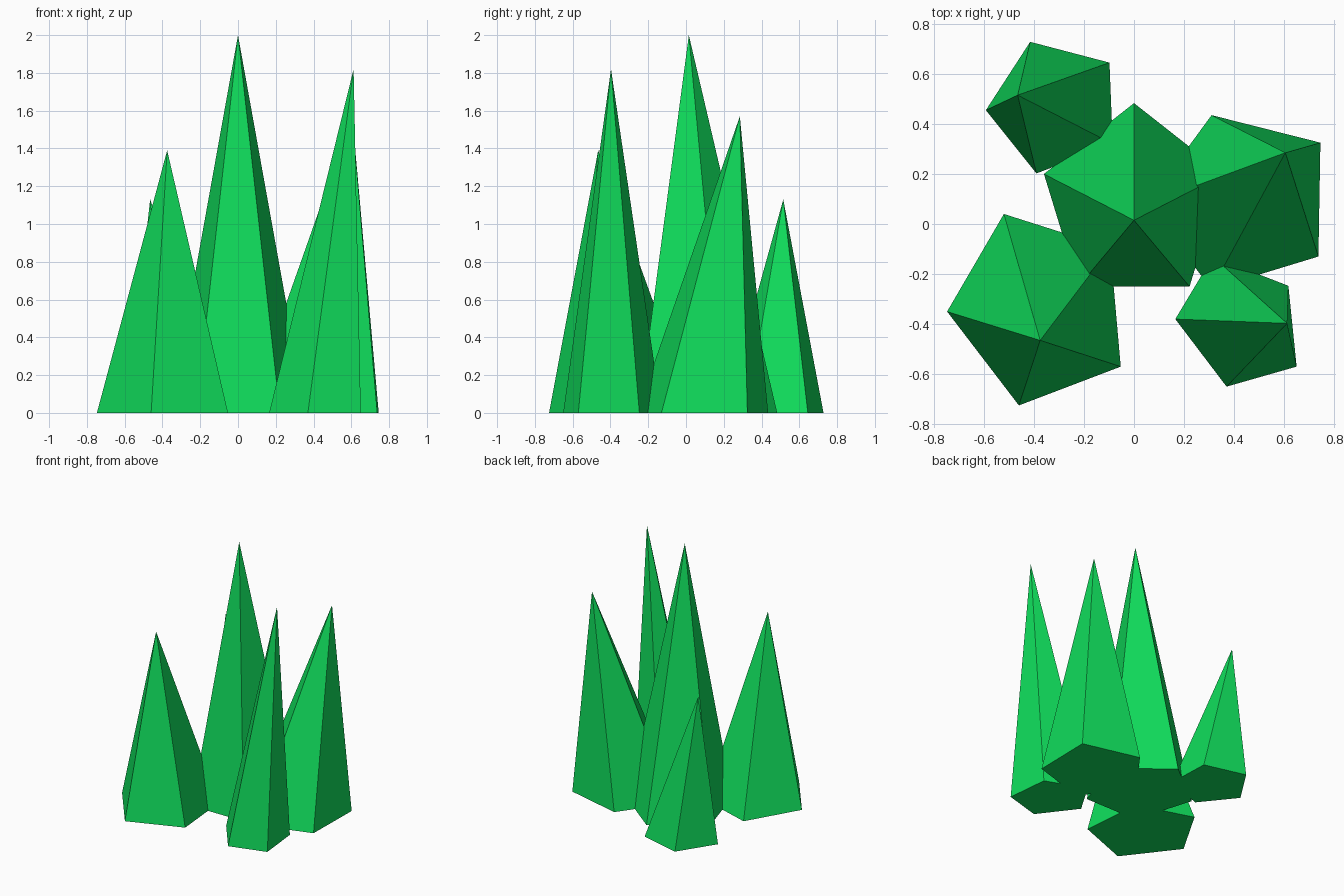
import bpy
import bmesh

if "Cube" in bpy.data.objects:
    bpy.data.objects.remove(bpy.data.objects["Cube"])

# Emerald green shared by all crystals
green = bpy.data.materials.new("green_crystal")
green.diffuse_color = (0.005, 0.72, 0.105, 1.0)
green.use_nodes = True
green.node_tree.nodes["Principled BSDF"].inputs["Base Color"].default_value = green.diffuse_color


def crystal(name, apex, base):
    """Leaning five-sided spike: flat base polygon on z = 0 joined to an apex."""
    bm = bmesh.new()
    ring = [bm.verts.new((x, y, 0)) for x, y in base]
    tip = bm.verts.new(apex)
    bm.faces.new(ring)
    for a, b in zip(ring, ring[1:] + ring[:1]):
        bm.faces.new((a, b, tip))
    bmesh.ops.recalc_face_normals(bm, faces=bm.faces)
    mesh = bpy.data.meshes.new(name)
    bm.to_mesh(mesh)
    bm.free()
    mesh.materials.append(green)
    obj = bpy.data.objects.new(name, mesh)
    bpy.context.collection.objects.link(obj)
    return obj


# Tall middle spike
crystal("center_crystal", (0, 0.015, 2.0),
        [(0, 0.483), (-0.36, 0.2), (-0.222, -0.25), (0.222, -0.25), (0.36, 0.2)])

# Four surrounding spikes
crystal("back_right_crystal", (0.605, 0.285, 1.57),
        [(0.31, 0.435), (0.05, 0.08), (0.31, -0.26), (0.737, -0.13), (0.745, 0.325)])
crystal("front_left_crystal", (-0.375, -0.465, 1.39),
        [(-0.52, 0.04), (-0.747, -0.35), (-0.46, -0.725), (-0.053, -0.57), (-0.095, -0.095)])
crystal("front_right_crystal", (0.612, -0.397, 1.82),
        [(0.165, -0.38), (0.37, -0.65), (0.65, -0.57), (0.617, -0.247), (0.315, -0.13)])
crystal("back_left_crystal", (-0.465, 0.515, 1.13),
        [(-0.39, 0.202), (-0.592, 0.455), (-0.415, 0.728), (-0.098, 0.645), (-0.085, 0.32)])
